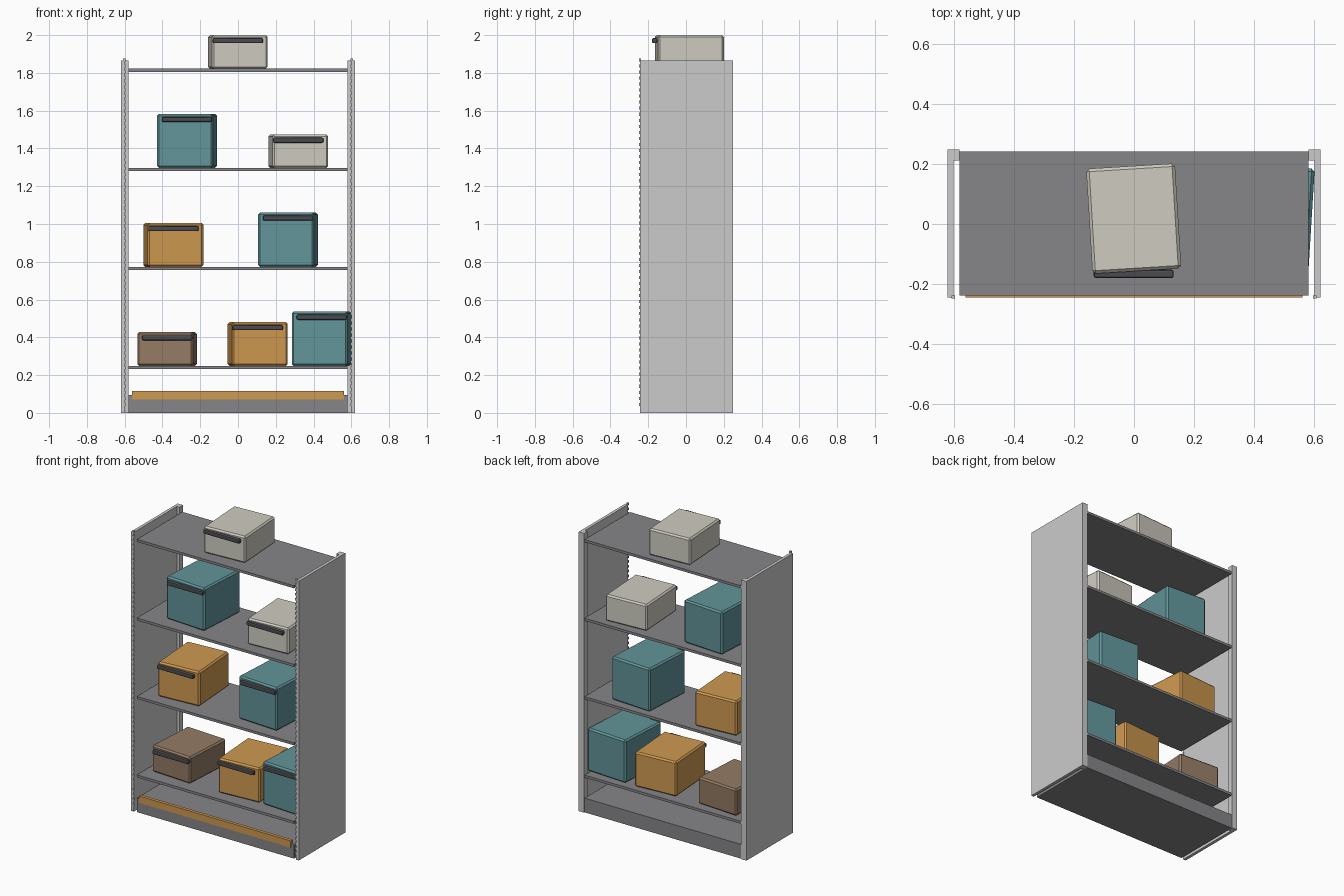
import bpy
from math import radians

if "Cube" in bpy.data.objects:
    bpy.data.objects.remove(bpy.data.objects["Cube"])


def material(name, rgb):
    m = bpy.data.materials.new(name)
    m.diffuse_color = (*rgb, 1)
    m.use_nodes = True
    m.node_tree.nodes["Principled BSDF"].inputs["Base Color"].default_value = m.diffuse_color
    return m


TEAL = material("teal", (0.12, 0.30, 0.32))
ORANGE = material("orange", (0.62, 0.32, 0.08))
BROWN = material("brown", (0.30, 0.20, 0.13))
CREAM = material("cream", (0.62, 0.60, 0.53))
DARK = material("dark", (0.07, 0.07, 0.08))
STEEL = material("steel", (0.24, 0.24, 0.25))
LIGHT = material("light_steel", (0.55, 0.55, 0.58))


def box(name, x, y, z, mat, bevel=0, segments=1, turn=0):
    """Box from (min, max) ranges, optionally bevelled and turned about z."""
    bpy.ops.mesh.primitive_cube_add(
        size=1, location=(sum(x) / 2, sum(y) / 2, sum(z) / 2))
    ob = bpy.context.object
    ob.name = name
    ob.scale = (x[1] - x[0], y[1] - y[0], z[1] - z[0])
    bpy.ops.object.transform_apply(location=False, rotation=False, scale=True)
    ob.rotation_euler.z = radians(turn)
    ob.data.materials.append(mat)
    if bevel:
        mod = ob.modifiers.new("bevel", 'BEVEL')
        mod.width = bevel
        mod.segments = segments
    return ob


# Side panels, rear posts and the slotted front edges
for side, s in (("left", -1), ("right", 1)):
    def span(a, b):
        return tuple(sorted((s * a, s * b)))
    box(side + "_panel", span(0.60, 0.62), (-0.244, 0.246), (0, 1.865), LIGHT)
    box(side + "_rear_post", span(0.58, 0.62), (0.211, 0.248), (0, 1.865), LIGHT)
    tooth = box(side + "_shelf_slots", span(0.596, 0.608), (-0.248, -0.238),
                (0.037, 0.053), LIGHT)
    arr = tooth.modifiers.new("repeat", 'ARRAY')
    arr.count = 58
    arr.use_relative_offset = False
    arr.use_constant_offset = True
    arr.constant_offset_displace = (0, 0, 0.032)

# Base plinth with price strip
box("base_plinth", (-0.58, 0.58), (-0.238, 0.242), (0, 0.095), STEEL)
box("price_strip", (-0.56, 0.56), (-0.244, -0.222), (0.07, 0.115), ORANGE)

# Shelves
SHELF_TOPS = (0.249, 0.773, 1.297, 1.822)
for i, z in enumerate(SHELF_TOPS):
    box(f"shelf_{i + 1}", (-0.58, 0.58), (-0.238, 0.242), (z - 0.017, z), STEEL)

# Storage boxes: shelf index, centre x, height, turn in degrees, colour
BINS = (
    (0, -0.375, 0.178, -3.5, BROWN),
    (0, 0.104, 0.232, 4, ORANGE),
    (0, 0.443, 0.287, -3.5, TEAL),
    (1, -0.342, 0.232, 4, ORANGE),
    (1, 0.265, 0.288, -3.5, TEAL),
    (2, -0.270, 0.286, -3.5, TEAL),
    (2, 0.319, 0.176, 3.5, CREAM),
    (3, -0.001, 0.178, 3.5, CREAM),
)
for i, (shelf, x, h, turn, mat) in enumerate(BINS):
    z = SHELF_TOPS[shelf]
    box(f"storage_box_{i + 1}", (x - 0.148, x + 0.148), (-0.157, 0.193),
        (z, z + h), mat, 0.01, 1, turn)
    # Pull handle near the top of the front face
    box(f"box_handle_{i + 1}", (x - 0.133, x + 0.133), (-0.18, -0.152),
        (z + h - 0.043, z + h - 0.016), DARK, 0.007, 2)
